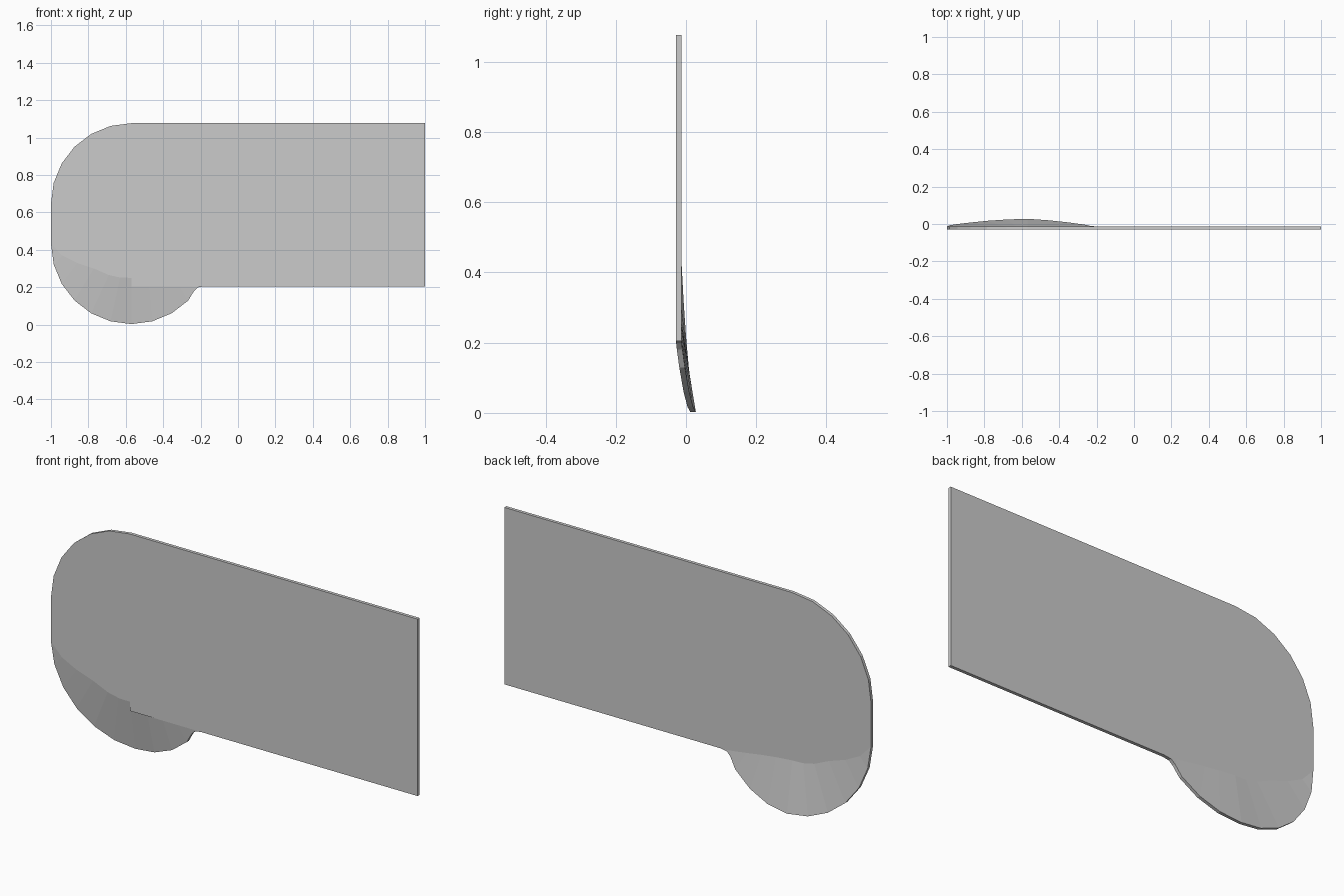
import bpy, bmesh
from math import cos, sin, radians

if "Cube" in bpy.data.objects:
    bpy.data.objects.remove(bpy.data.objects["Cube"])

FRONT, THICK = -0.029, 0.016
R, CX = 0.43, -0.57
Z_LOW, Z_TOP, Z_ARC = 0.205, 1.077, 0.433


def arc(cz, start, end, n):
    """Points on a rounded corner, angles in degrees."""
    return [(CX + R * cos(radians(start + (end - start) * i / n)),
             cz + R * sin(radians(start + (end - start) * i / n)))
            for i in range(n + 1)]


def finish(name, bm):
    bmesh.ops.remove_doubles(bm, verts=bm.verts, dist=1e-5)
    bmesh.ops.recalc_face_normals(bm, faces=bm.faces)
    mesh = bpy.data.meshes.new(name)
    bm.to_mesh(mesh)
    bm.free()
    obj = bpy.data.objects.new(name, mesh)
    bpy.context.collection.objects.link(obj)
    return obj


# Bend line between the flat panel and the lip, left to right
bend = [(-1.0, Z_ARC), (-0.94, 0.37), (-0.86, 0.33), (-0.77, 0.30),
        (-0.69, 0.265), (-0.63, 0.252), (CX, 0.25), (-0.48, 0.242),
        (-0.40, 0.232), (-0.32, 0.22), (-0.25, 0.21), (-0.215, 0.206),
        (-0.18, Z_LOW)]

# Lip rim: lower rounded end, then the small fillet into the bottom edge
rim = arc(Z_ARC, 180, 315, 9) + [(-0.235, 0.18), (-0.215, 0.199), (-0.18, Z_LOW)]
push = [0, 0.006, 0.013, 0.021, 0.030, 0.037, 0.041, 0.033, 0.022, 0.010,
        0.003, 0.001, 0]

# Flat panel with a rounded upper corner
profile = [(1, Z_LOW), (1, Z_TOP)] + arc(Z_TOP - R, 90, 180, 6) + bend[:7] + [(CX, Z_LOW)]
bm = bmesh.new()
face = bm.faces.new([bm.verts.new((x, FRONT, z)) for x, z in profile])
ext = bmesh.ops.extrude_face_region(bm, geom=[face], use_keep_orig=True)
verts = [g for g in ext["geom"] if isinstance(g, bmesh.types.BMVert)]
bmesh.ops.translate(bm, verts=verts, vec=(0, THICK, 0))
finish("flat_panel", bm)

# Lip bent backwards around the lower rounded end
bm = bmesh.new()
rows = []
for (bx, bz), (rx, rz), d in zip(bend, rim, push):
    rows.append([bm.verts.new(p) for p in (
        (bx, FRONT, bz), (rx, FRONT + d, rz),
        (rx, FRONT + d + THICK, rz), (bx, FRONT + THICK, bz))])
for a, b in zip(rows, rows[1:]):
    for i in range(3):
        bm.faces.new((a[i], a[i + 1], b[i + 1], b[i]))
finish("bent_lip", bm)
